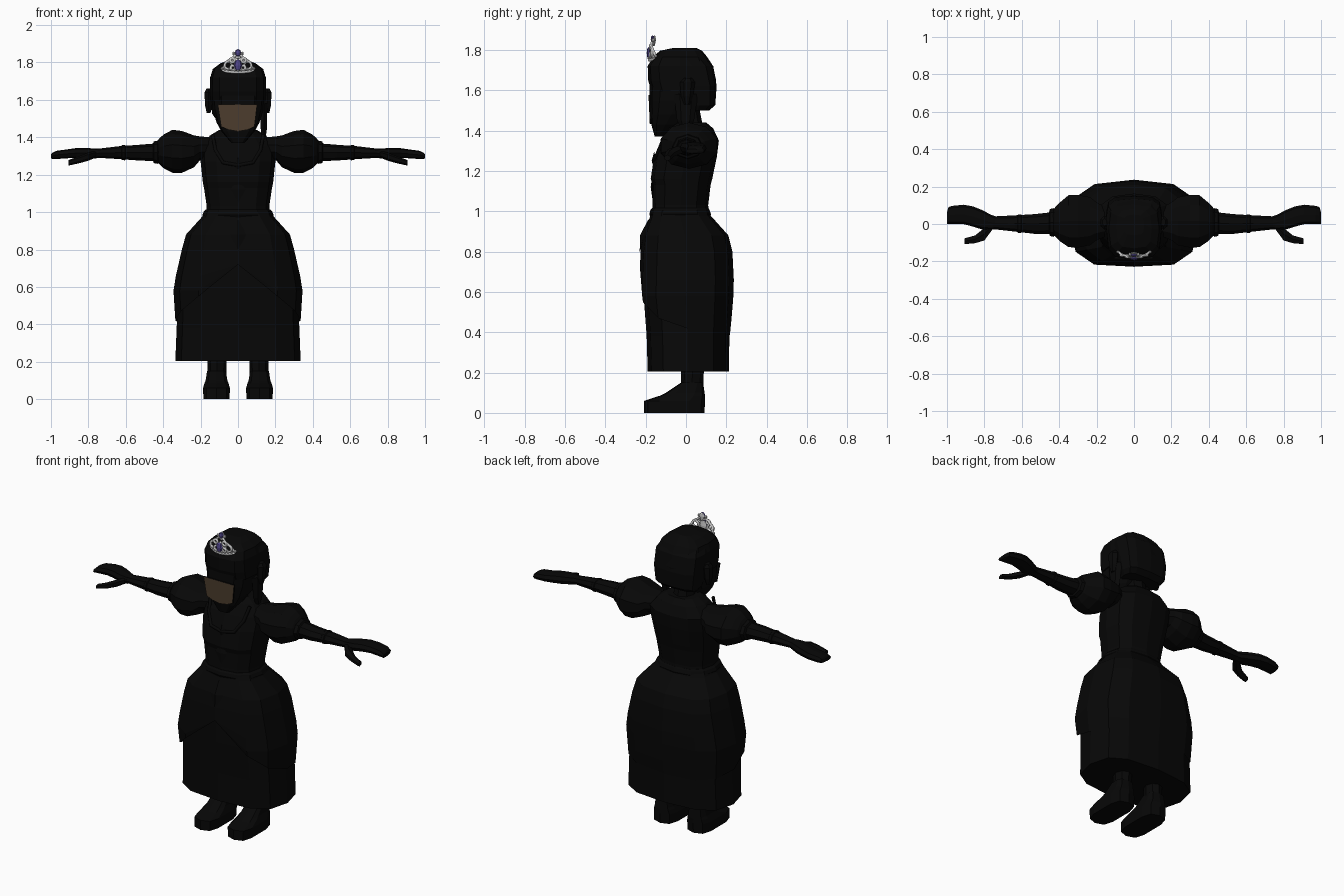
import bpy, bmesh, math
from mathutils import Vector


def material(name, rgb):
    m = bpy.data.materials.new(name)
    m.diffuse_color = (*rgb, 1)
    return m


BLACK = material("near_black", (0.0022, 0.0022, 0.0022))
BROWN = material("face_brown", (0.075, 0.048, 0.028))
SILVER = material("silver", (0.6, 0.6, 0.6))
PURPLE = material("violet_gem", (0.08, 0.06, 0.25))


def finish(name, bm, mat, mirror=False):
    bmesh.ops.remove_doubles(bm, verts=bm.verts, dist=0.0002)
    bmesh.ops.recalc_face_normals(bm, faces=bm.faces)
    me = bpy.data.meshes.new(name)
    bm.to_mesh(me)
    bm.free()
    me.materials.append(mat)
    ob = bpy.data.objects.new(name, me)
    bpy.context.collection.objects.link(ob)
    if mirror:
        mod = ob.modifiers.new("mirror", 'MIRROR')
        mod.use_mirror_merge = False
    return ob


def skin(bm, rings, cap_start=True, cap_end=True):
    loops = [[bm.verts.new(p) for p in r] for r in rings]
    n = len(loops[0])
    for a, b in zip(loops, loops[1:]):
        for i in range(n):
            j = (i + 1) % n
            bm.faces.new((a[i], a[j], b[j], b[i]))
    if cap_start:
        bm.faces.new(loops[0])
    if cap_end:
        bm.faces.new(loops[-1])


def unit_ring(n, power):
    """Points of a rounded outline, starting at the front."""
    for k in range(n):
        a = 2 * math.pi * k / n - math.pi / 2
        c, s = math.cos(a), math.sin(a)
        yield (math.copysign(abs(c) ** power, c), math.copysign(abs(s) ** power, s))


def loft_z(name, rows, n=12, power=1.0, cx=0, mirror=False):
    """rows: (z, half width, front y, back y)"""
    bm = bmesh.new()
    skin(bm, [[(cx + w * c, (y0 + y1) / 2 + (y1 - y0) / 2 * s, z)
               for c, s in unit_ring(n, power)] for z, w, y0, y1 in rows])
    return finish(name, bm, BLACK, mirror)


def loft_x(name, rows, n=8, power=1.0):
    """rows: (x, centre y, centre z, half depth, half height), mirrored"""
    bm = bmesh.new()
    skin(bm, [[(x, cy + ry * c, cz + rz * s) for c, s in unit_ring(n, power)]
              for x, cy, cz, ry, rz in rows])
    return finish(name, bm, BLACK, True)


def tube(name, pts, r, mat, closed=False):
    cu = bpy.data.curves.new(name, 'CURVE')
    cu.dimensions = '3D'
    cu.bevel_depth = r
    cu.bevel_resolution = 1
    cu.use_fill_caps = True
    sp = cu.splines.new('POLY')
    sp.points.add(len(pts) - 1)
    for p, q in zip(sp.points, pts):
        p.co = (*q, 1)
    sp.use_cyclic_u = closed
    cu.materials.append(mat)
    ob = bpy.data.objects.new(name, cu)
    bpy.context.collection.objects.link(ob)
    return ob


def gem(name, loc, scale, mat, segments=8, rings=4, slope=0):
    bm = bmesh.new()
    bmesh.ops.create_uvsphere(bm, u_segments=segments, v_segments=rings, radius=1)
    for v in bm.verts:
        p = Vector(a * b for a, b in zip(v.co, scale))
        p.y += slope * p.z
        v.co = p + Vector(loc)
    return finish(name, bm, mat)


# Boots and legs
loft_z("boot", [(0, .072, -.207, .092), (.06, .074, -.207, .094), (.085, .066, -.13, .094),
                (.10, .06, -.10, .092), (.15, .052, -.025, .085)],
       n=10, power=.6, cx=.115, mirror=True)
loft_z("leg", [(.13, .05, -.025, .085), (.24, .052, -.025, .09), (.45, .06, -.04, .1)],
       n=8, cx=.112, mirror=True)

# Underskirt
SQUARE = .7
loft_z("underskirt", [(.205, .335, -.19, .213), (.38, .328, -.195, .215), (.58, .32, -.21, .222),
                      (.74, .29, -.215, .218), (.85, .25, -.19, .19)], power=SQUARE)

# Overskirt: hem rises to a point at the front
PROFILE = [(1.0, .178, -.172, .11), (.975, .192, -.182, .125), (.88, .278, -.22, .21),
           (.80, .30, -.232, .23), (.66, .332, -.238, .237), (.58, .345, -.24, .235),
           (.47, .338, -.225, .226), (.38, .332, -.205, .217)]
HEM = [.72, .55, .47, .42, .40, .39, .385]


def profile_at(z):
    for a, b in zip(PROFILE, PROFILE[1:]):
        if z >= b[0]:
            t = (a[0] - z) / (a[0] - b[0])
            return [p + (q - p) * t for p, q in zip(a, b)]
    return PROFILE[-1]


N = 12
bm = bmesh.new()
rings = []
for row in PROFILE:
    ring = []
    for k, (c, s) in enumerate(unit_ring(N, SQUARE)):
        z, w, y0, y1 = profile_at(max(row[0], HEM[min(k, N - k)]))
        s *= .97 if k == 0 else 1
        ring.append((w * c, (y0 + y1) / 2 + (y1 - y0) / 2 * s, z))
    rings.append(ring)
skin(bm, rings, True, False)
bmesh.ops.dissolve_degenerate(bm, edges=bm.edges, dist=.0005)
finish("overskirt", bm, BLACK)

# Bodice, neck and waistband
loft_z("bodice", [(.97, .172, -.17, .115), (1.03, .167, -.165, .11), (1.13, .182, -.165, .122),
                  (1.16, .188, -.175, .13), (1.27, .2, -.158, .153), (1.35, .2, -.125, .163),
                  (1.41, .15, -.085, .135), (1.44, .10, -.06, .10)], power=.8)
loft_z("neck", [(1.36, .075, -.07, .1), (1.44, .062, -.06, .08), (1.54, .06, -.06, .06)], n=8)
loft_z("waistband", [(.975, .186, -.178, .12), (.985, .19, -.182, .124),
                     (1.005, .182, -.177, .117), (1.015, .17, -.168, .112)], power=.8)

# Neckline trim and bodice ornaments
tube("neckline_trim", [(-.135, -.075, 1.41), (-.12, -.115, 1.33), (-.08, -.152, 1.265),
                       (0, -.16, 1.25), (.08, -.152, 1.265), (.12, -.115, 1.33),
                       (.135, -.075, 1.41)], .01, BLACK)
gem("brooch", (0, -.158, 1.25), (.028, .012, .045), BLACK, 4, 2)
gem("bodice_diamond", (0, -.165, 1.12), (.04, .01, .07), BLACK, 4, 2)
gem("belt_ornament", (0, -.208, .88), (.047, .02, .08), BLACK, 4, 2, .27)

# Puffed sleeves, cuffs and arms
loft_x("puff_sleeve", [(.15, .01, 1.34, .08, .06), (.205, .015, 1.34, .11, .065),
                       (.235, .015, 1.325, .135, .085), (.30, .015, 1.322, .148, .112),
                       (.35, .015, 1.325, .146, .115), (.395, .012, 1.325, .11, .092),
                       (.42, .012, 1.325, .085, .07), (.435, .01, 1.325, .06, .05)], n=10)
loft_x("cuff", [(.42, .008, 1.32, .06, .055), (.43, .008, 1.32, .077, .062),
                (.45, .008, 1.32, .072, .058), (.455, .006, 1.32, .055, .046)])
loft_x("arm", [(.43, .006, 1.32, .058, .048), (.53, 0, 1.318, .053, .042),
               (.64, .003, 1.318, .043, .034), (.74, .006, 1.315, .035, .025),
               (.78, .012, 1.313, .042, .028)])
loft_x("glove_band", [(.60, .002, 1.318, .045, .036), (.605, .002, 1.318, .05, .041),
                      (.62, .002, 1.318, .049, .04), (.625, .002, 1.318, .042, .034)])

# Hands: palm, fingers and thumb
loft_x("hand", [(.75, .006, 1.314, .035, .025), (.81, .022, 1.315, .052, .028),
                (.86, .04, 1.316, .054, .027), (.91, .051, 1.312, .052, .024),
                (.97, .049, 1.306, .048, .022), (.992, .046, 1.301, .045, .017),
                (1.0, .03, 1.298, .03, .011)], power=.7)
loft_x("thumb", [(.76, -.008, 1.31, .03, .018), (.80, -.055, 1.297, .038, .022),
                 (.85, -.082, 1.28, .024, .019), (.905, -.092, 1.264, .018, .015)], n=6)

# Head, chin and hair
loft_z("head", [(1.37, .035, -.155, -.115), (1.43, .088, -.172, -.03), (1.48, .115, -.176, .03),
                (1.55, .135, -.18, .09), (1.64, .142, -.18, .12), (1.72, .14, -.175, .11)],
       power=.65)
loft_z("hair_back", [(1.5, .12, 0, .115), (1.525, .138, -.01, .145), (1.62, .15, -.04, .152),
                     (1.72, .15, -.08, .135), (1.76, .13, -.1, .1)], power=.6)
loft_z("hair_crown", [(1.595, .148, -.17, .145), (1.645, .15, -.187, .15), (1.72, .148, -.19, .134),
                      (1.765, .135, -.162, .105), (1.795, .095, -.13, .08),
                      (1.81, .055, -.06, .05)], power=.6)
loft_z("side_lock", [(1.40, .012, -.02, .02), (1.45, .02, -.045, .04), (1.58, .022, -.06, .06)],
       n=6, cx=.138)
loft_z("ear", [(1.53, .012, -.01, .02), (1.57, .022, -.025, .035), (1.64, .026, -.03, .045),
               (1.66, .014, -.01, .03)], n=6, cx=.157, mirror=True)

# Lower face plate: brown front, black rim
OUTLINE = [(-.108, 1.575), (.102, 1.575), (.088, 1.457), (.05, 1.44), (0, 1.432),
           (-.05, 1.44), (-.09, 1.457)]
bm = bmesh.new()
skin(bm, [[(x, d - .185 + .045 * (1.575 - z), z) for x, z in OUTLINE] for d in (-.001, .008)])
plate = finish("face_plate", bm, BROWN)
plate.data.materials.append(BLACK)
for f in plate.data.polygons:
    f.material_index = 0 if f.normal.y < -.9 else 1


# Tiara: band, beads, scrolls and gems
def band_y(x):
    return -.18 + 4.5 * x * x


xs = [-.085 + .017 * i for i in range(11)]
tube("tiara_band", [(x, band_y(x), 1.748 + 1.2 * x * x) for x in xs], .008, SILVER)
tube("tiara_pin", [(.08, -.152, 1.756), (.125, -.118, 1.75)], .003, SILVER)
for i, x in enumerate(xs):
    gem(f"tiara_bead_{i}", (x, band_y(x) - .002, 1.759 + 1.2 * x * x), (.009,) * 3, SILVER, 6)
for s in (-1, 1):
    for i, (x, z, r) in enumerate([(.052, 1.785, .02), (.03, 1.812, .012), (.028, 1.772, .012)]):
        ring = [(s * x + r * math.cos(t * math.pi / 5), band_y(x), z + r * math.sin(t * math.pi / 5))
                for t in range(10)]
        tube(f"tiara_scroll_{i}", ring, .0075, SILVER, True)
    tube("tiara_sweep", [(s * .08, -.152, 1.77), (s * .065, -.165, 1.80),
                         (s * .035, -.172, 1.82), (s * .012, -.168, 1.84)], .007, SILVER)
    gem("tiara_top_bead", (s * .022, -.163, 1.848), (.01,) * 3, SILVER, 6)
gem("tiara_main_back", (0, -.172, 1.785), (.024, .008, .034), SILVER)
gem("tiara_main_gem", (0, -.184, 1.785), (.022, .011, .031), PURPLE)
gem("tiara_top_back", (0, -.156, 1.85), (.018, .007, .022), SILVER)
gem("tiara_top_gem", (0, -.165, 1.852), (.017, .01, .02), PURPLE)
gem("tiara_tip", (0, -.16, 1.83), (.018, .007, .012), SILVER)
